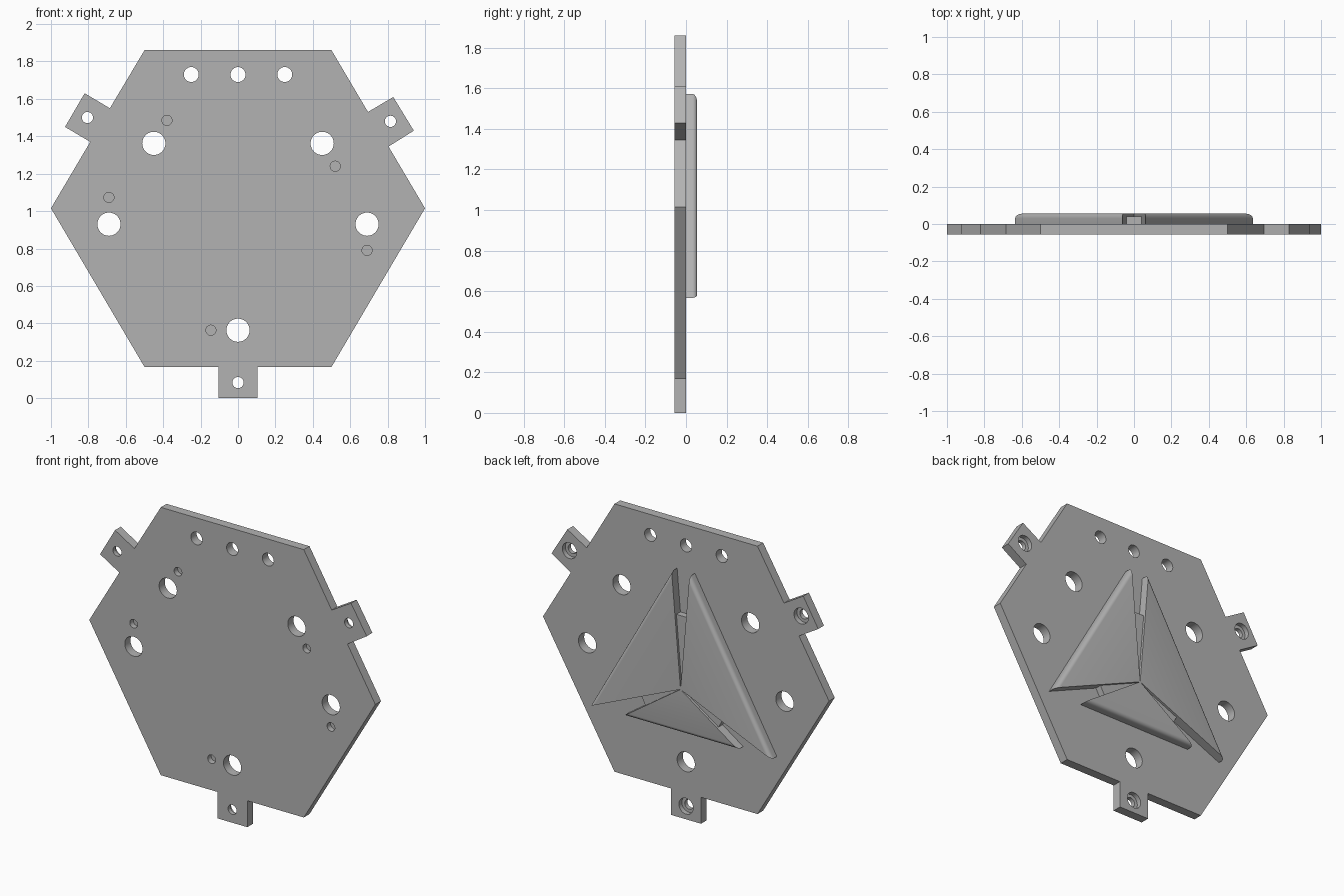
import bpy, bmesh, math
from mathutils import Matrix, Vector

cube = bpy.data.objects.get("Cube")
if cube:
    bpy.data.objects.remove(cube, do_unlink=True)

FRONT, BACK, TOP = -0.057, 0.0, 0.055

grey = bpy.data.materials.new("mid_grey")
grey.use_nodes = True
colour = (0.45, 0.45, 0.45, 1)
grey.diffuse_color = colour
grey.node_tree.nodes["Principled BSDF"].inputs["Base Color"].default_value = colour


def finish(name, bm):
    bmesh.ops.recalc_face_normals(bm, faces=bm.faces)
    mesh = bpy.data.meshes.new(name)
    bm.to_mesh(mesh)
    bm.free()
    mesh.materials.append(grey)
    obj = bpy.data.objects.new(name, mesh)
    bpy.context.collection.objects.link(obj)
    return obj


def prism(name, outline, y0, y1, round_edge=None, radius=0.024):
    """Extrude an (x, z) outline along y; optionally round one upper edge."""
    bm = bmesh.new()
    low = [bm.verts.new((x, y0, z)) for x, z in outline]
    high = [bm.verts.new((x, y1, z)) for x, z in outline]
    n = len(outline)
    bm.faces.new(low)
    bm.faces.new(high[::-1])
    for i in range(n):
        j = (i + 1) % n
        bm.faces.new((low[i], high[i], high[j], low[j]))
    if round_edge:
        edge = bm.edges.get([high[i] for i in round_edge])
        bmesh.ops.bevel(bm, geom=[edge], offset=radius, segments=6,
                        profile=0.5, affect='EDGES')
    return finish(name, bm)


def smooth(obj):
    bpy.ops.object.select_all(action='DESELECT')
    obj.select_set(True)
    bpy.context.view_layer.objects.active = obj
    bpy.ops.object.shade_smooth_by_angle(angle=math.radians(30))


def drill(target, holes):
    """Cut round holes given as (x, z, radius, y start, y end)."""
    bm = bmesh.new()
    for x, z, r, y0, y1 in holes:
        place = Matrix.Translation((x, (y0 + y1) / 2, z)) @ Matrix.Rotation(math.pi / 2, 4, 'X')
        bmesh.ops.create_cone(bm, cap_ends=True, segments=40, radius1=r,
                              radius2=r, depth=y1 - y0, matrix=place)
    cutter = finish("hole_cutter", bm)
    cutter.hide_render = True
    mod = target.modifiers.new("holes", 'BOOLEAN')
    mod.operation, mod.solver, mod.object = 'DIFFERENCE', 'EXACT', cutter
    bpy.context.view_layer.objects.active = target
    bpy.ops.object.modifier_apply(modifier=mod.name)
    bpy.data.objects.remove(cutter, do_unlink=True)


# Six-sided plate with three mounting tabs
outline = [(-0.5, 1.86), (0.5, 1.86),
           (0.695, 1.53), (0.83, 1.61), (0.94, 1.43), (0.805, 1.345),
           (1, 1.015), (0.5, 0.167),
           (0.105, 0.167), (0.105, 0), (-0.105, 0), (-0.105, 0.167),
           (-0.5, 0.167), (-1, 1.015),
           (-0.79, 1.37), (-0.925, 1.45), (-0.82, 1.63), (-0.685, 1.55)]
plate = prism("plate", outline, FRONT, BACK)

# Through holes, blind locating holes and tab holes
thru = (-0.2, 0.2)
large = [(-0.45, 1.362), (0.45, 1.362), (-0.69, 0.93), (0.69, 0.93), (0, 0.363)]
small = [(-0.38, 1.485), (0.52, 1.24), (-0.69, 1.073), (0.69, 0.79), (-0.145, 0.363)]
tabs = [(0, 0.083), (0.815, 1.48), (-0.805, 1.50)]
drill(plate, [(x, z, 0.062, *thru) for x, z in large]
      + [(x, 1.73, 0.04, *thru) for x in (-0.25, 0, 0.25)]
      + [(x, z, 0.027, -0.2, FRONT + 0.035) for x, z in small]
      + [(x, z, 0.03, *thru) for x, z in tabs])
drill(plate, [(x, z, 0.05, BACK - 0.03, 0.2) for x, z in tabs])
smooth(plate)

# Raised triangular pads on the back, meeting at one point
hub = (0, 0.842)
tip, corner, foot = (0.062, 1.572), (0.635, 0.567), (0.4, 0.567)


def flip(p):
    return (-p[0], p[1])


pads = [("left_pad", tip, corner), ("right_pad", flip(tip), flip(corner)),
        ("lower_pad", foot, flip(foot))]
for name, a, b in pads:
    smooth(prism(name, [hub, a, b], BACK, TOP, round_edge=(1, 2)))

# Lower filler wedges in the channels between the pads
centre = Vector(hub)


def along(p, length):
    """Point at the given distance from the hub towards p."""
    return tuple(centre + (Vector(p) - centre).normalized() * length)


channels = [("upper_channel_filler", tip, flip(tip), 0.46),
            ("left_channel_filler", corner, foot, 0.31),
            ("right_channel_filler", flip(corner), flip(foot), 0.31)]
for name, a, b, length in channels:
    prism(name, [hub, along(a, length), along(b, length)], BACK, 0.04)
